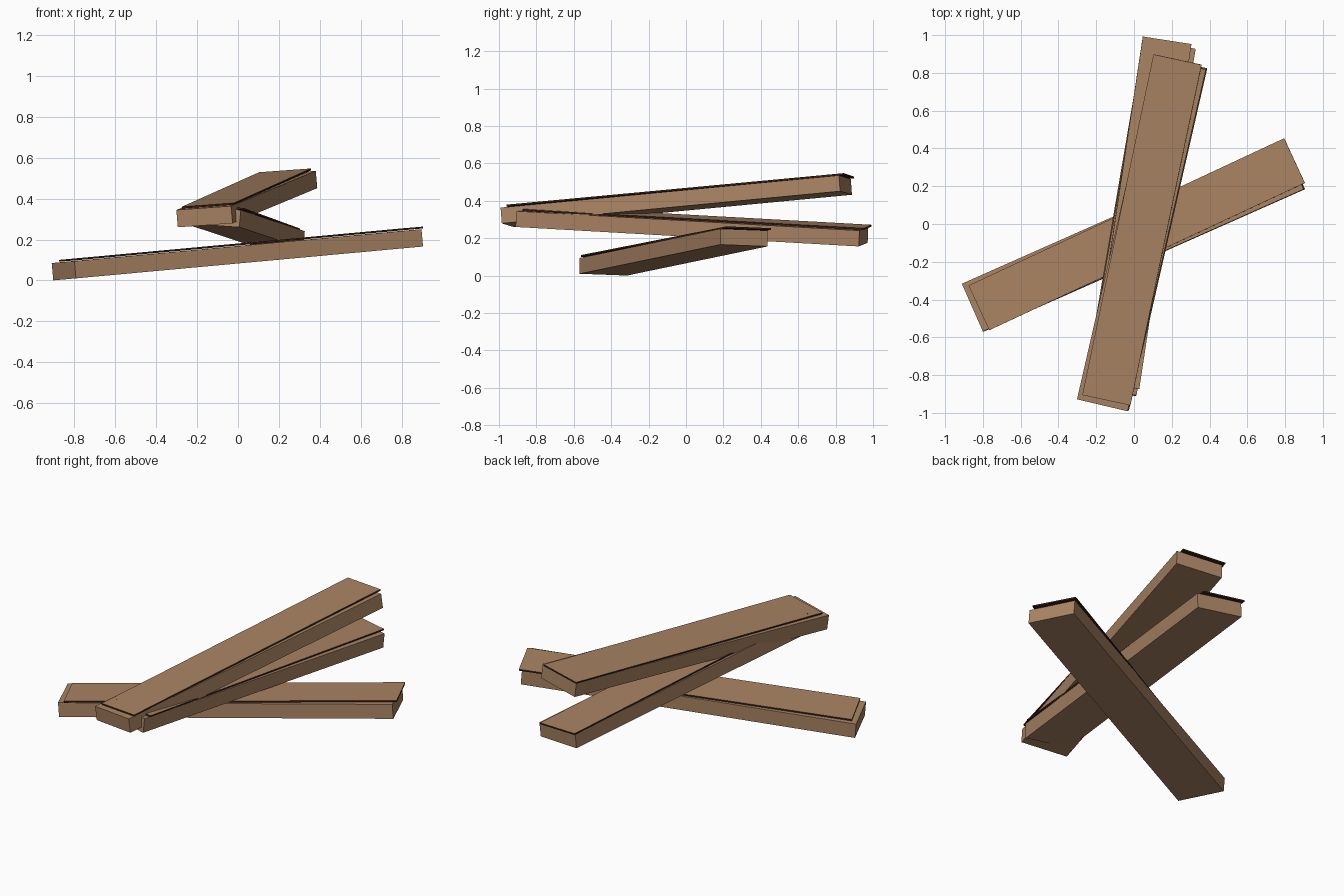
import bpy
from math import radians
from mathutils import Matrix, Vector

cube = bpy.data.objects.get("Cube")
if cube:
    bpy.data.objects.remove(cube, do_unlink=True)

LENGTH, WIDTH, THICK = 1.864, 0.276, 0.085


def material(name, rgb):
    mat = bpy.data.materials.new(name)
    mat.use_nodes = True
    colour = (*rgb, 1)
    mat.diffuse_color = colour
    bsdf = mat.node_tree.nodes["Principled BSDF"]
    bsdf.inputs["Base Color"].default_value = colour
    bsdf.inputs["Roughness"].default_value = 0.9
    return mat


wood = material("weathered wood", (0.40, 0.23, 0.125))
dark = material("dark wood edge", (0.035, 0.014, 0.009))


def box(name, size, matrix, mats):
    bpy.ops.mesh.primitive_cube_add(size=1)
    obj = bpy.context.object
    obj.name = name
    obj.data.transform(Matrix.Diagonal((*size, 1)))
    for mat in mats:
        obj.data.materials.append(mat)
    # the upper face takes the first colour, edges and underside the last
    for face in obj.data.polygons:
        face.material_index = 0 if face.normal.z > 0.5 else len(mats) - 1
    obj.matrix_world = matrix
    return obj


def plank(name, centre, yaw, pitch, roll):
    frame = (Matrix.Translation(Vector(centre))
             @ Matrix.Rotation(radians(yaw), 4, 'Z')
             @ Matrix.Rotation(radians(-pitch), 4, 'Y')
             @ Matrix.Rotation(radians(roll), 4, 'X'))
    box(name + "_beam", (LENGTH, WIDTH, THICK), frame, [wood])
    # thin facing board, slipped along the beam and slightly twisted
    slip = (Matrix.Translation((0.025, 0.002, THICK / 2 + 0.0075))
            @ Matrix.Rotation(radians(1.1), 4, 'Z'))
    box(name + "_facing", (1.85, 0.261, 0.009), frame @ slip, [wood, dark])


# three planks thrown into a loose pile
plank("bottom_plank", (-0.003, -0.066, 0.1255), 23.9, 4.8, -2)
plank("middle_plank", (0.031, 0.032, 0.26), 80.3, -3.2, 4)
plank("top_plank", (0.043, -0.052, 0.398), 77.1, 5.3, -4)
